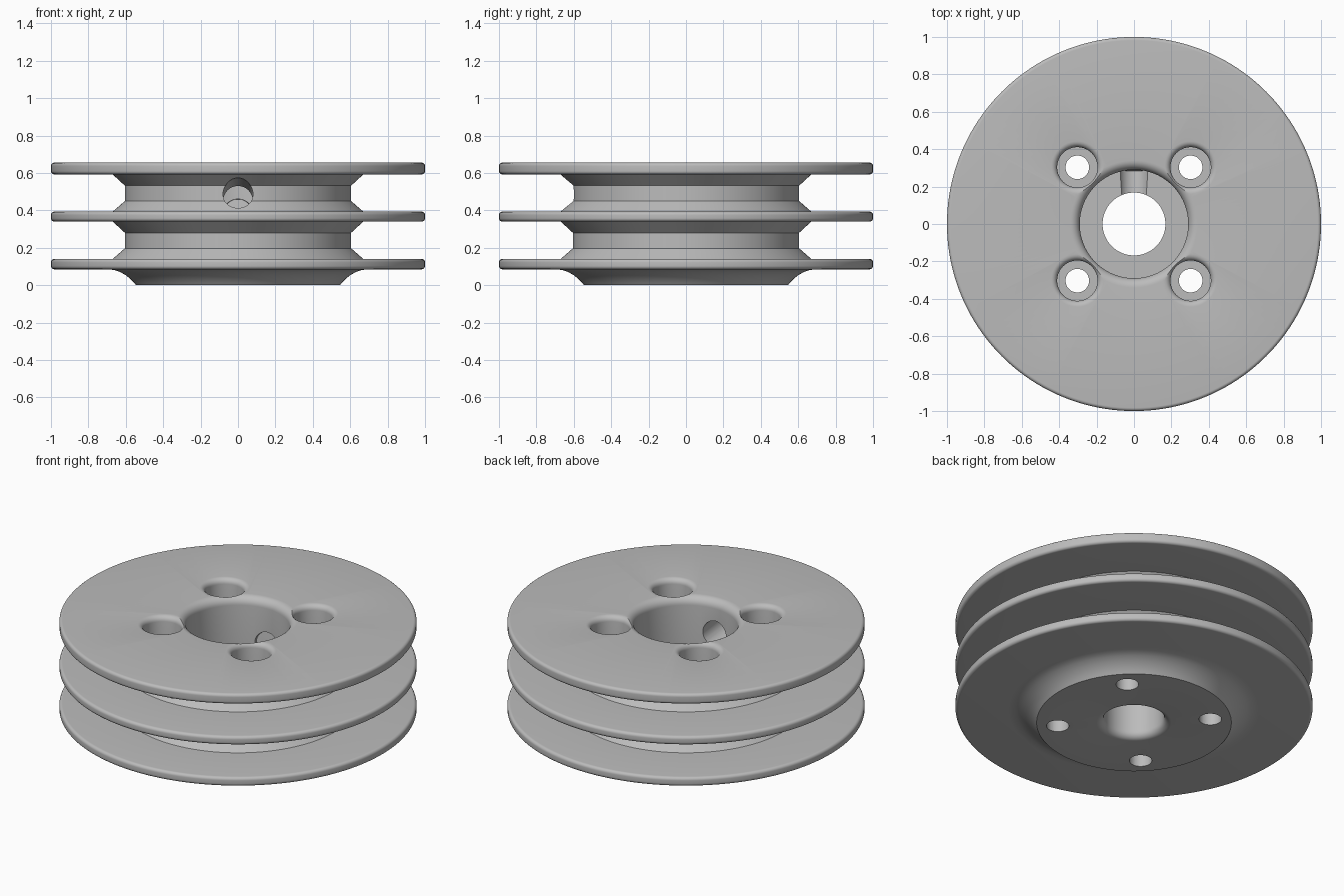
import bpy
from math import sin, cos, pi, radians, atan
from mathutils import Matrix

cube = bpy.data.objects.get("Cube")
if cube:
    bpy.data.objects.remove(cube)

grey = bpy.data.materials.new("plain grey")
grey.use_nodes = True
colour = (0.5, 0.5, 0.5, 1)
grey.diffuse_color = colour
grey.node_tree.nodes["Principled BSDF"].inputs["Base Color"].default_value = colour


def arc(r, z, size, start, end, steps=6):
    """Points of a rounded corner in the (radius, height) plane, angles in degrees."""
    angles = [radians(start + (end - start) * i / steps) for i in range(steps + 1)]
    return [(r + size * cos(a), z + size * sin(a)) for a in angles]


def lathe(name, profile, segments, closed):
    """Revolve a profile; an open one is capped at both ends."""
    n = len(profile)
    verts = [(r * cos(2 * pi * s / segments), r * sin(2 * pi * s / segments), z)
             for s in range(segments) for r, z in profile]
    faces = []
    for s in range(segments):
        a, b = s * n, (s + 1) % segments * n
        for i in range(n if closed else n - 1):
            j = (i + 1) % n
            faces.append((a + i, b + i, b + j, a + j))
    if not closed:
        faces.append([s * n for s in reversed(range(segments))])
        faces.append([s * n + n - 1 for s in range(segments)])
    mesh = bpy.data.meshes.new(name)
    mesh.from_pydata(verts, [], faces)
    mesh.materials.append(grey)
    obj = bpy.data.objects.new(name, mesh)
    bpy.context.collection.objects.link(obj)
    return obj


def flange(low, high, edge=0.018):
    """Rounded rim of one disc, from its underside to its top."""
    return arc(1 - edge, low + edge, edge, -90, 0) + arc(1 - edge, high - edge, edge, 0, 90)


def groove(low, high):
    """Belt groove with sloped shoulders."""
    return [(0.67, low), (0.605, low + 0.057), (0.605, high - 0.06), (0.67, high)]


TOP, FLOOR = 0.655, 0.35

# Body section: foot, three discs, two grooves, recess and bore
profile = [(0.21, 0), (0.545, 0)]
profile += [(0.557, 0.015), (0.575, 0.033), (0.6, 0.053), (0.63, 0.07), (0.66, 0.081), (0.7, 0.085)]
profile += flange(0.085, 0.14) + groove(0.14, 0.34)
profile += flange(0.34, 0.393) + groove(0.393, 0.592)
profile += flange(0.592, TOP)
profile += arc(0.34, TOP - 0.05, 0.05, 90, 180, 8)
profile += [(0.29, FLOOR), (0.168, FLOOR)]
profile += arc(0.21, 0.042, 0.042, 180, 270)[:-1]
pulley = lathe("grooved_wheel", profile, 160, True)

# Four counterbored bolt holes with rounded mouths
cutters = []
bolt = [(0.063, -0.1), (0.063, FLOOR), (0.108, FLOOR)]
bolt += arc(0.14, TOP - 0.032, 0.032, 180, 90) + [(0.14, TOP + 0.1)]
for x in (-0.303, 0.303):
    for y in (-0.303, 0.303):
        cutter = lathe("bolt_hole_cutter", bolt, 48, False)
        cutter.data.transform(Matrix.Translation((x, y, 0)))
        cutters.append(cutter)

# Slightly sloping cross hole from the front groove to the far side of the recess
cross = lathe("cross_hole_cutter", [(0.08, 0), (0.08, 1.05)], 48, False)
slope = atan(0.12)
cross.data.transform(Matrix.Translation((0, -0.75, 0.505)) @ Matrix.Rotation(-pi / 2 - slope, 4, 'X'))
cutters.append(cross)

bpy.ops.object.select_all(action='DESELECT')
bpy.context.view_layer.objects.active = pulley
pulley.select_set(True)
for cutter in cutters:
    cutter.hide_render = True
    cut = pulley.modifiers.new("cut", 'BOOLEAN')
    cut.operation = 'DIFFERENCE'
    cut.solver = 'EXACT'
    cut.object = cutter
    bpy.ops.object.modifier_apply(modifier=cut.name)
    bpy.data.objects.remove(cutter)

bpy.ops.object.shade_smooth_by_angle(angle=radians(30))
